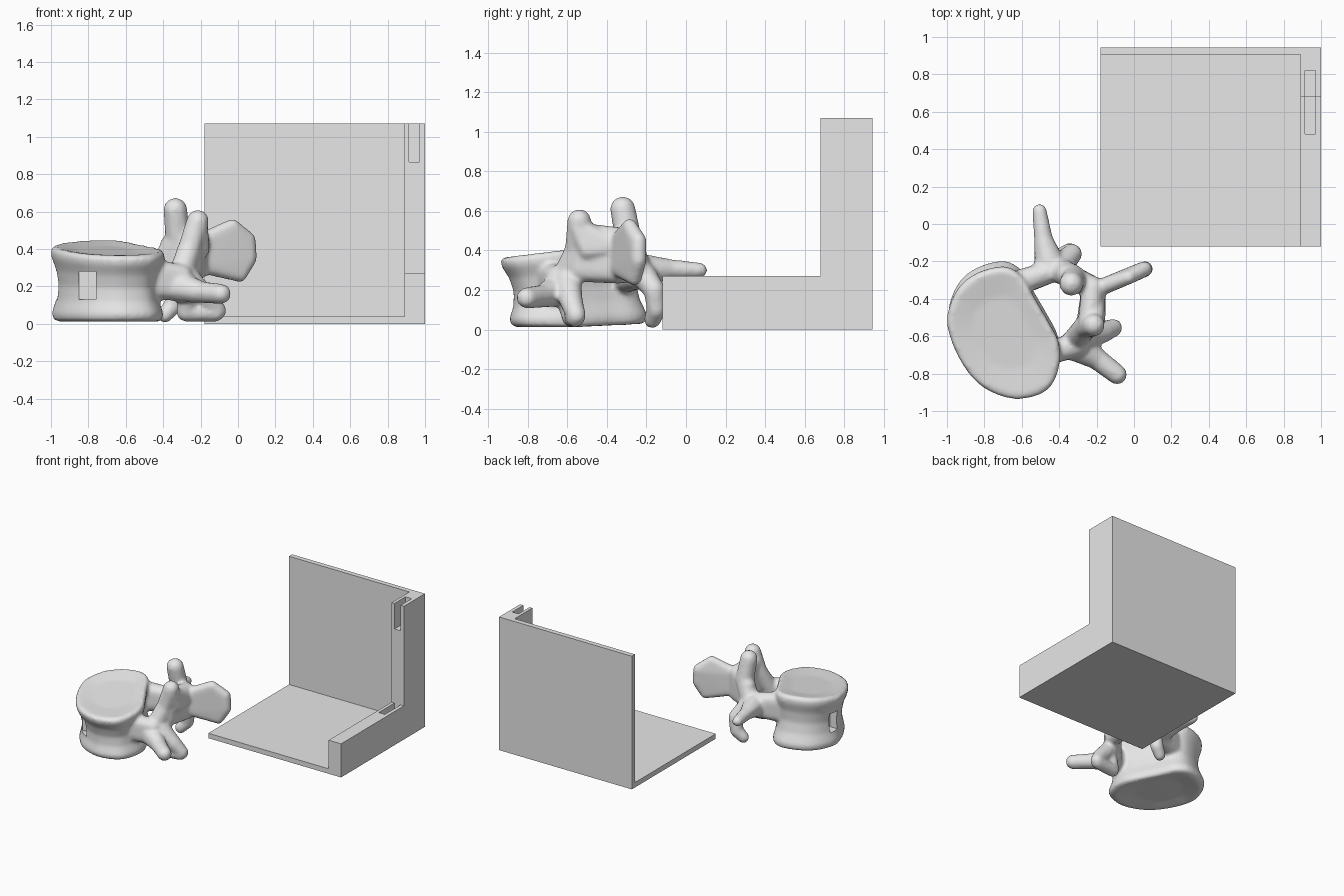
import bpy, bmesh, math
from mathutils import Vector, Matrix

if "Cube" in bpy.data.objects:
    bpy.data.objects.remove(bpy.data.objects["Cube"])

grey = bpy.data.materials.new("light_grey")
grey.diffuse_color = (0.8, 0.8, 0.8, 1)
grey.use_nodes = True
grey.node_tree.nodes["Principled BSDF"].inputs["Base Color"].default_value = grey.diffuse_color


def make_object(name, bm):
    bmesh.ops.recalc_face_normals(bm, faces=bm.faces)
    me = bpy.data.meshes.new(name)
    bm.to_mesh(me)
    bm.free()
    ob = bpy.data.objects.new(name, me)
    bpy.context.collection.objects.link(ob)
    me.materials.append(grey)
    return ob


def box(name, lo, hi, turn=0):
    lo, hi = Vector(lo), Vector(hi)
    bm = bmesh.new()
    bmesh.ops.create_cube(bm, size=1)
    size = hi - lo
    bmesh.ops.transform(bm, verts=bm.verts, matrix=Matrix.Translation((lo + hi) / 2)
                        @ Matrix.Rotation(turn, 4, 'Z') @ Matrix.Diagonal((*size, 1)))
    return make_object(name, bm)


def cut(ob, cutters):
    for c in cutters:
        c.hide_render = True
        m = ob.modifiers.new("cut", 'BOOLEAN')
        m.operation, m.object, m.solver = 'DIFFERENCE', c, 'EXACT'


def bake(ob, cutters):
    bpy.ops.object.select_all(action='DESELECT')
    ob.select_set(True)
    bpy.context.view_layer.objects.active = ob
    bpy.ops.object.convert(target='MESH')
    for c in cutters:
        bpy.data.objects.remove(c)


# Corner stand: a block with its room, step and two grooves cut away
stand = box("corner_stand", (-0.18, -0.12, 0), (1, 0.945, 1.07))
cutters = [box("room_cutter", (-1, -1, 0.04), (0.89, 0.905, 2)),
           box("step_cutter", (0.8, -1, 0.27), (2, 0.68, 2)),
           box("low_groove_cutter", (0.915, 0.48, 0.13), (0.97, 0.68, 0.6)),
           box("high_groove_cutter", (0.915, 0.5, 0.865), (0.97, 0.82, 2))]
cut(stand, cutters)
bake(stand, cutters)

# Bone: overlapping solids fused by a voxel remesh
bone = bmesh.new()


def hull(*balls):
    """Convex skin around balls given as (x, y, z, radius)."""
    part = bmesh.new()
    for x, y, z, r in balls:
        bmesh.ops.create_icosphere(part, subdivisions=2, radius=r,
                                   matrix=Matrix.Translation((x, y, z)))
    res = bmesh.ops.convex_hull(part, input=part.verts)
    loose = {g for g in res["geom_interior"] if isinstance(g, bmesh.types.BMVert)}
    bmesh.ops.delete(part, geom=list(loose), context='VERTS')
    me = bpy.data.meshes.new("tmp")
    part.to_mesh(me)
    part.free()
    bone.from_mesh(me)
    bpy.data.meshes.remove(me)


def limb(*balls):
    for a, b in zip(balls, balls[1:]):
        hull(a, b)


# Vertebral body: kidney outline lofted with a waist and dished ends
outline = [(-1.0, -0.5), (-0.95, -0.36), (-0.85, -0.27), (-0.7, -0.23), (-0.6, -0.28),
           (-0.53, -0.4), (-0.46, -0.52), (-0.40, -0.64), (-0.40, -0.77), (-0.46, -0.89),
           (-0.6, -0.94), (-0.72, -0.92), (-0.83, -0.86), (-0.92, -0.75), (-0.98, -0.62)]
centre = Vector((-0.7, -0.58))


def spline(pts, steps=4):
    pts, out, n = [Vector(p) for p in pts], [], len(pts)
    for i in range(n):
        a, b, c, d = (pts[(i + k) % n] for k in (-1, 0, 1, 2))
        for s in range(steps):
            t = s / steps
            out.append(0.5 * (2 * b + (c - a) * t + (2 * a - 5 * b + 4 * c - d) * t * t
                              + (3 * b - a - 3 * c + d) * t ** 3))
    return out


rings = []
for t, scale in ((0.05, 0.5), (0, 0.86), (0.03, 0.96), (0.12, 0.98), (0.3, 0.9), (0.5, 0.87),
                 (0.7, 0.91), (0.86, 0.99), (0.95, 1.0), (1, 0.94), (0.96, 0.55)):
    ring = []
    for p in spline(outline):
        q = centre + (p - centre) * scale
        low = 0.01 + 0.05 * max(0, q.y + 0.6)
        top = 0.365 + 0.125 * (q.y + 0.93)
        z = low + (top - low) * t
        ring.append(bone.verts.new((q.x, q.y + 0.045 * (1 - t), z)))
    rings.append(ring)
for a, b in zip(rings, rings[1:]):
    for i in range(len(a)):
        j = (i + 1) % len(a)
        bone.faces.new((a[i], a[j], b[j], b[i]))
bone.faces.new(rings[0][::-1])
bone.faces.new(rings[-1])

# Pedicles joining body and arch
hull((-0.64, -0.32, 0.35, 0.07), (-0.63, -0.32, 0.25, 0.07),
     (-0.43, -0.25, 0.33, 0.06), (-0.43, -0.25, 0.26, 0.06))
hull((-0.47, -0.69, 0.28, 0.07), (-0.47, -0.69, 0.2, 0.07),
     (-0.3, -0.65, 0.26, 0.06), (-0.3, -0.65, 0.18, 0.06))
# Transverse processes
limb((-0.45, -0.22, 0.3, 0.085), (-0.485, -0.08, 0.305, 0.052), (-0.505, 0.07, 0.3, 0.04))
limb((-0.32, -0.65, 0.2, 0.085), (-0.2, -0.72, 0.17, 0.06), (-0.09, -0.805, 0.16, 0.055))
# Upper joint processes
limb((-0.41, -0.24, 0.3, 0.07), (-0.32, -0.29, 0.45, 0.07), (-0.335, -0.32, 0.61, 0.066))
limb((-0.32, -0.63, 0.22, 0.07), (-0.26, -0.55, 0.4, 0.065), (-0.215, -0.54, 0.55, 0.062))
# Lower joint processes
limb((-0.39, -0.22, 0.28, 0.07), (-0.33, -0.16, 0.2, 0.055), (-0.345, -0.15, 0.1, 0.05),
     (-0.39, -0.17, 0.05, 0.045))
limb((-0.27, -0.6, 0.24, 0.07), (-0.17, -0.58, 0.14, 0.06), (-0.11, -0.555, 0.07, 0.05))
limb((-0.27, -0.6, 0.16, 0.06), (-0.28, -0.58, 0.06, 0.05), (-0.12, -0.56, 0.06, 0.05))
# Lamina plates closing the arch
hull((-0.24, -0.53, 0.48, 0.06), (-0.25, -0.54, 0.3, 0.06),
     (-0.22, -0.34, 0.46, 0.06), (-0.22, -0.34, 0.29, 0.06))
hull((-0.22, -0.34, 0.46, 0.06), (-0.22, -0.34, 0.29, 0.06),
     (-0.36, -0.27, 0.42, 0.06), (-0.37, -0.26, 0.3, 0.06))
hull((-0.21, -0.55, 0.52, 0.05), (-0.2, -0.5, 0.4, 0.05), (-0.2, -0.36, 0.42, 0.05))
# Spinous blade
hull((-0.18, -0.34, 0.31, 0.045), (-0.18, -0.34, 0.45, 0.045), (-0.03, -0.285, 0.525, 0.038),
     (0.055, -0.24, 0.45, 0.042), (0.06, -0.24, 0.35, 0.042), (0.01, -0.26, 0.26, 0.038))

vertebra = make_object("vertebra", bone)
remesh = vertebra.modifiers.new("fuse", 'REMESH')
remesh.mode, remesh.voxel_size = 'VOXEL', 0.012
smooth = vertebra.modifiers.new("soften", 'SMOOTH')
smooth.factor, smooth.iterations = 0.5, 8
# Two square windows in the waist of the body
windows = [box("front_window_cutter", (-0.85, -1.1, 0.13), (-0.76, -0.76, 0.28)),
           box("side_window_cutter", (-1.1, -0.54, 0.13), (-0.9, -0.45, 0.28))]
cut(vertebra, windows)
bake(vertebra, windows)
bpy.ops.object.shade_smooth_by_angle(angle=math.radians(40))
